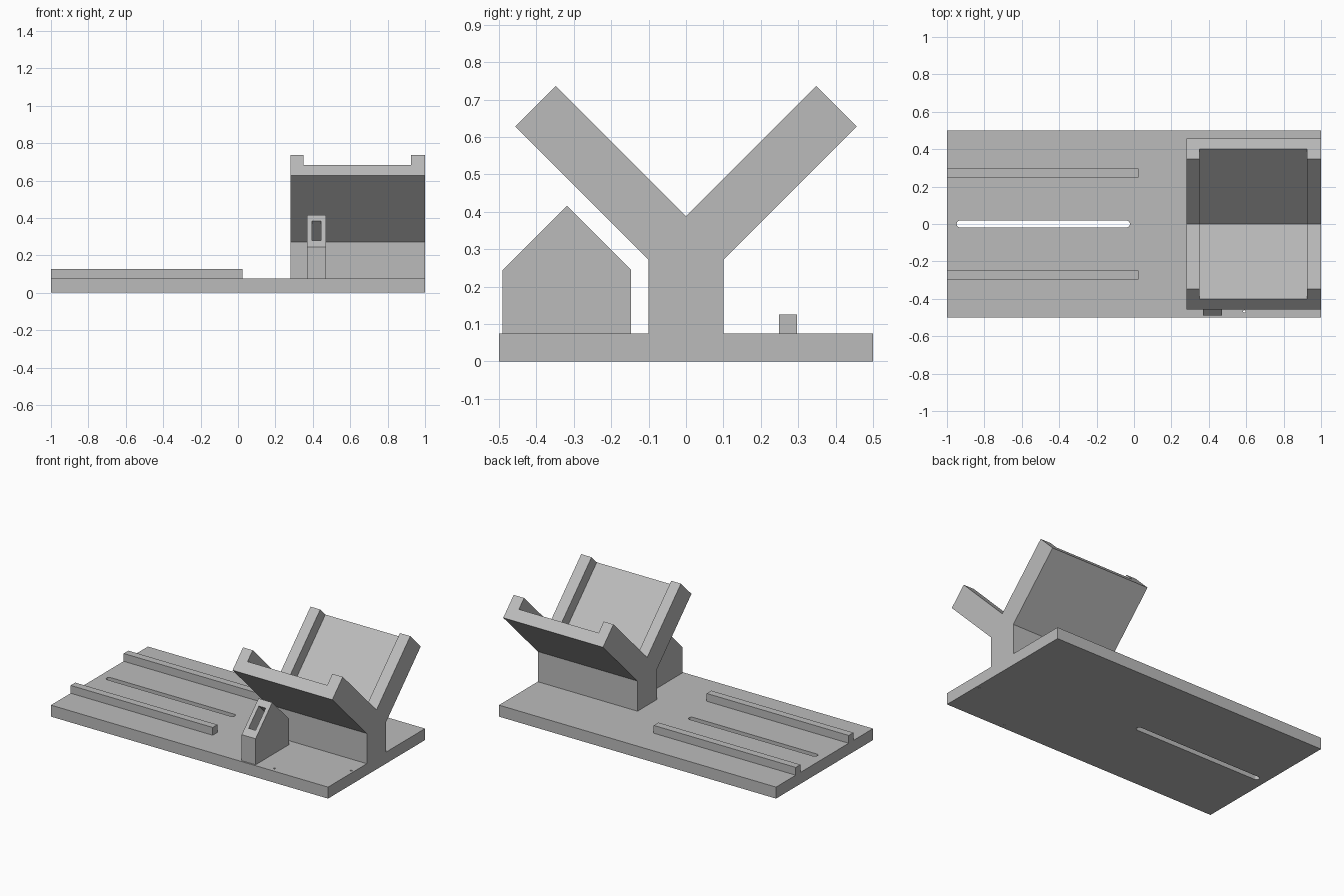
import bpy, bmesh, math
from mathutils import Vector

cube = bpy.data.objects.get("Cube")
if cube:
    bpy.data.objects.remove(cube, do_unlink=True)

grey = bpy.data.materials.new("mid grey")
grey.use_nodes = True
colour = (0.5, 0.5, 0.5, 1)
grey.diffuse_color = colour
grey.node_tree.nodes["Principled BSDF"].inputs["Base Color"].default_value = colour


def prism(name, points, lo, hi, axis="X"):
    """Extrude a profile: (y, z) points along X, or (x, y) points along Z."""
    bm = bmesh.new()
    if axis == "X":
        verts = [bm.verts.new((lo, a, b)) for a, b in points]
        step = Vector((hi - lo, 0, 0))
    else:
        verts = [bm.verts.new((a, b, lo)) for a, b in points]
        step = Vector((0, 0, hi - lo))
    face = bm.faces.new(verts)
    new = bmesh.ops.extrude_face_region(bm, geom=[face])["geom"]
    bmesh.ops.translate(bm, vec=step, verts=[v for v in new if isinstance(v, bmesh.types.BMVert)])
    bmesh.ops.recalc_face_normals(bm, faces=bm.faces[:])
    mesh = bpy.data.meshes.new(name)
    bm.to_mesh(mesh)
    bm.free()
    mesh.materials.append(grey)
    obj = bpy.data.objects.new(name, mesh)
    bpy.context.collection.objects.link(obj)
    return obj


def rect(a0, a1, b0, b1):
    return [(a0, b0), (a1, b0), (a1, b1), (a0, b1)]


def capsule(x0, x1, y, r, n=12):
    """Outline with round ends centred on x0 and x1."""
    right = [(x1 + r * math.sin(math.pi * i / n), y - r * math.cos(math.pi * i / n)) for i in range(n + 1)]
    left = [(x0 - r * math.sin(math.pi * i / n), y + r * math.cos(math.pi * i / n)) for i in range(n + 1)]
    return right + left


def cut(obj, cutter):
    """Subtract the cutter, bake the result and discard the cutter."""
    cutter.hide_render = True
    mod = obj.modifiers.new("cut", "BOOLEAN")
    mod.operation = "DIFFERENCE"
    mod.solver = "EXACT"
    mod.object = cutter
    bpy.context.view_layer.objects.active = obj
    bpy.ops.object.modifier_apply(modifier=mod.name)
    bpy.data.objects.remove(cutter, do_unlink=True)


TOP = 0.075

# Base plate with long slot and two pin holes
base = prism("base_plate", rect(-1, 1, -0.5, 0.5), 0, TOP, "Z")
cut(base, prism("slot_cutter", capsule(-0.93, -0.04, 0, 0.018), -0.1, 0.2, "Z"))
for x, y in ((0.59, -0.467), (0.98, -0.233)):
    cut(base, prism("pin_hole_cutter", capsule(x - 0.001, x + 0.001, y, 0.006, 6), -0.1, 0.2, "Z"))

# Pair of guide rails
for name, y in (("front_rail", -0.273), ("back_rail", 0.273)):
    prism(name, rect(y - 0.024, y + 0.024, TOP, 0.126), -1, 0.025)

# Y-shaped cradle with a recessed bed between its side cheeks
half = [(0.1, TOP), (0.1, 0.272), (0.456, 0.628), (0.348, 0.736)]
profile = half + [(0, 0.388)] + [(-y, z) for y, z in reversed(half)]
cradle = prism("cradle", profile, 0.28, 1)
cut(cradle, prism("bed_cutter", [(0, 0.281), (0.7, 0.981), (-0.7, 0.981)], 0.35, 0.925))

# Gabled block with a pocket sunk square to its front slope
block = prism("gabled_block", [(-0.49, TOP), (-0.147, TOP), (-0.147, 0.245),
                               (-0.318, 0.416), (-0.49, 0.245)], 0.37, 0.47)
low, high = Vector((-0.455, 0.28)), Vector((-0.35, 0.385))
inward = Vector((1, -1)).normalized()
pocket = [low - inward * 0.05, low + inward * 0.16, high + inward * 0.16, high - inward * 0.05]
cut(block, prism("pocket_cutter", pocket, 0.395, 0.445))
